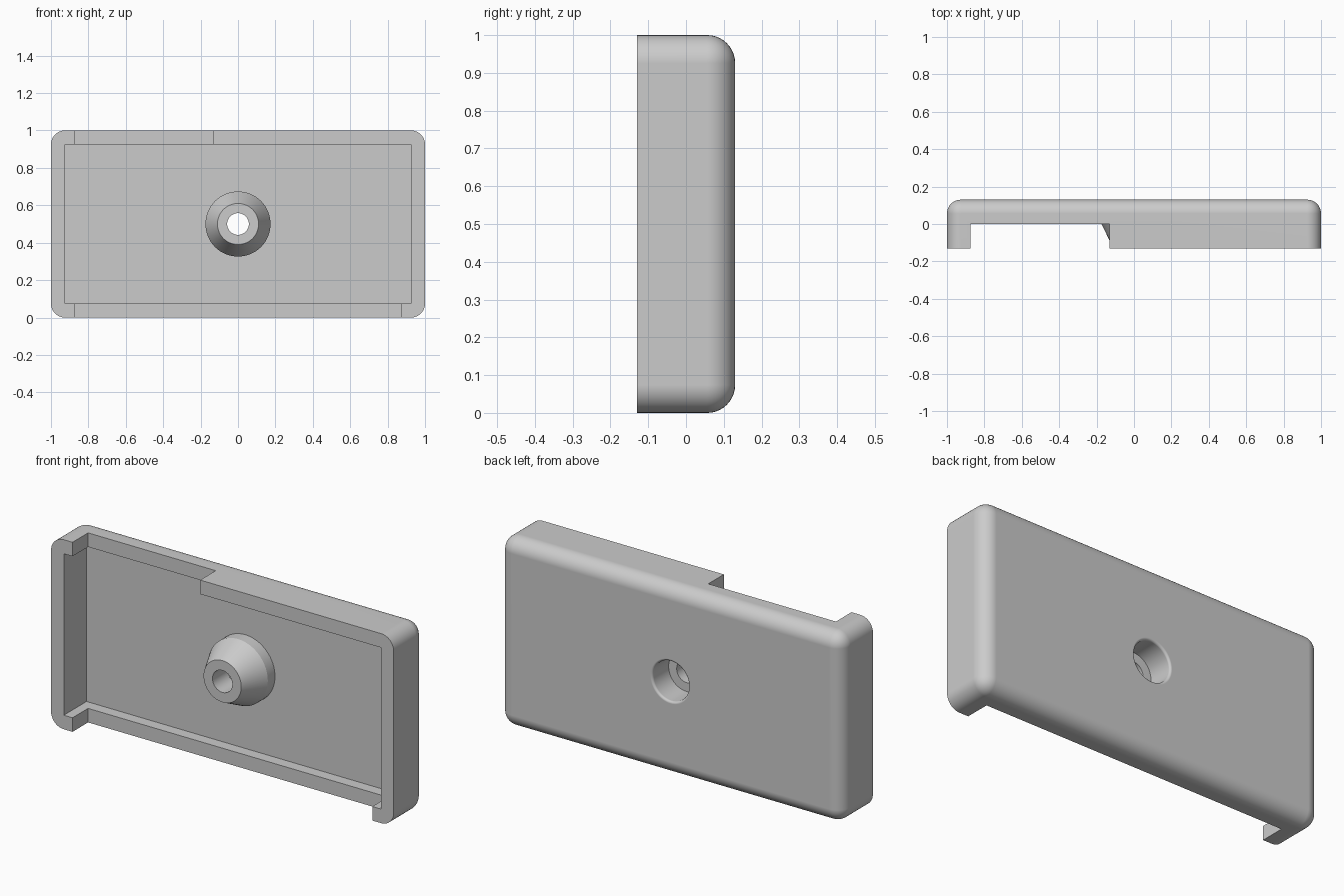
import bpy, bmesh, math
from mathutils import Matrix

cube = bpy.data.objects.get("Cube")
if cube:
    bpy.data.objects.remove(cube, do_unlink=True)

FRONT, BACK, FLOOR = -0.13, 0.13, 0.06
WALL, ROUND = 0.074, 0.074

grey = bpy.data.materials.new("plain_grey")
grey.use_nodes = True
colour = (0.6, 0.6, 0.6, 1)
grey.diffuse_color = colour
grey.node_tree.nodes["Principled BSDF"].inputs["Base Color"].default_value = colour


def finish(name, bm):
    bmesh.ops.recalc_face_normals(bm, faces=bm.faces)
    mesh = bpy.data.meshes.new(name)
    bm.to_mesh(mesh)
    bm.free()
    mesh.materials.append(grey)
    obj = bpy.data.objects.new(name, mesh)
    bpy.context.collection.objects.link(obj)
    return obj


def box(name, x, y, z, radius=0):
    """Box between pairs of limits, optionally rounded except at its front rim."""
    bm = bmesh.new()
    bmesh.ops.create_cube(bm, size=1)
    for v in bm.verts:
        v.co = [lim[0] if c < 0 else lim[1] for c, lim in zip(v.co, (x, y, z))]
    if radius:
        edges = [e for e in bm.edges if any(v.co.y > y[0] + 0.01 for v in e.verts)]
        bmesh.ops.bevel(bm, geom=edges, offset=radius, segments=10,
                        profile=0.5, affect='EDGES')
    return finish(name, bm)


def lathe(name, profile, steps=64):
    """Revolve (radius, y) points about the y axis through the plate centre."""
    bm = bmesh.new()
    rings = [[bm.verts.new((r * math.cos(a), y, 0.5 + r * math.sin(a)))
              for a in (2 * math.pi * i / steps for i in range(steps))]
             for r, y in profile]
    for low, high in zip(rings, rings[1:]):
        for i in range(steps):
            j = (i + 1) % steps
            bm.faces.new((low[i], low[j], high[j], high[i]))
    bm.faces.new(rings[0])
    bm.faces.new(rings[-1])
    return finish(name, bm)


def combine(target, other, operation):
    mod = target.modifiers.new(other.name, 'BOOLEAN')
    mod.operation, mod.object, mod.solver = operation, other, 'EXACT'
    bpy.context.view_layer.objects.active = target
    bpy.ops.object.modifier_apply(modifier=mod.name)
    bpy.data.objects.remove(other, do_unlink=True)


# Rounded cover, hollowed from the front
cover = box("cover", (-1, 1), (FRONT, BACK), (0, 1), ROUND)
combine(cover, box("cavity", (WALL - 1, 1 - WALL), (-0.3, FLOOR),
                   (WALL, 1 - WALL)), 'DIFFERENCE')

# Openings in the top and bottom walls
combine(cover, box("top_opening", (-0.875, -0.13), (-0.3, 0), (0.8, 1.2)), 'DIFFERENCE')
combine(cover, box("bottom_opening", (-0.875, 0.875), (-0.3, 0), (-0.2, 0.2)), 'DIFFERENCE')

# Screw boss: short cylinder with a tapered nose
combine(cover, lathe("screw_boss", [(0.11, FRONT), (0.174, 0), (0.174, 0.09)]), 'UNION')

# Screw hole, counterbored from the back with a softened lip
lip = 0.012
lip_curve = [(0.105 + lip * (1 - math.cos(a)), BACK - lip + lip * math.sin(a))
             for a in (math.pi / 2 * i / 5 for i in range(6))]
combine(cover, lathe("screw_hole", [(0.058, -0.3), (0.058, -0.005), (0.105, -0.005)]
                     + lip_curve + [(0.117, 0.3)]), 'DIFFERENCE')

# Smooth rounds, crisp corners
bpy.ops.object.select_all(action='DESELECT')
cover.select_set(True)
bpy.context.view_layer.objects.active = cover
bpy.ops.object.shade_smooth_by_angle(angle=math.radians(22))
normals = cover.modifiers.new("even_shading", 'WEIGHTED_NORMAL')
normals.keep_sharp = True
